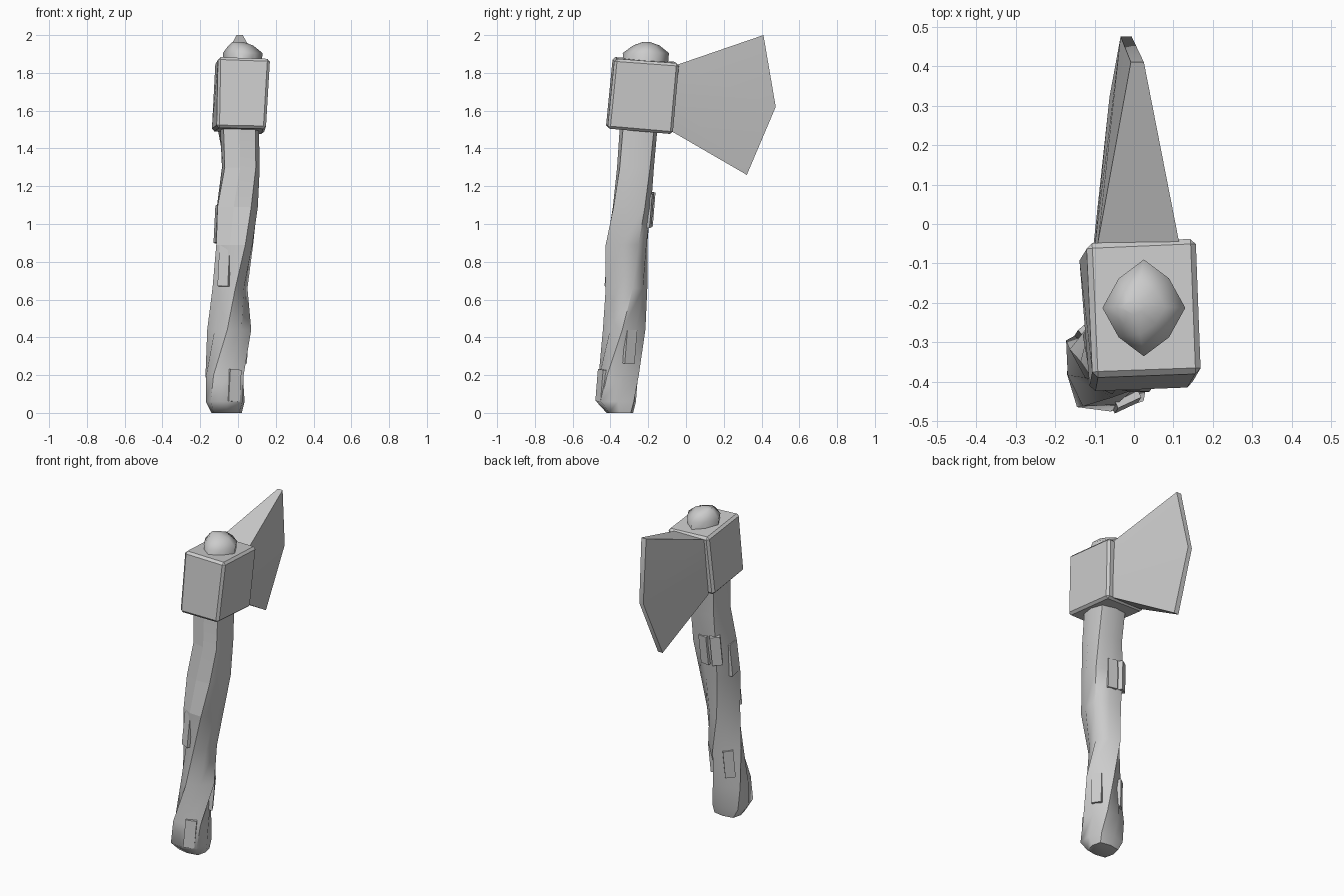
import bpy, bmesh, math
from mathutils import Vector
from mathutils.bvhtree import BVHTree

if "Cube" in bpy.data.objects:
    bpy.data.objects.remove(bpy.data.objects["Cube"])

grey = bpy.data.materials.new("light grey")
grey.diffuse_color = (0.6, 0.6, 0.6, 1)
grey.use_nodes = True
grey.node_tree.nodes["Principled BSDF"].inputs["Base Color"].default_value = grey.diffuse_color


def make(name, verts, faces, smooth=None):
    mesh = bpy.data.meshes.new(name)
    mesh.from_pydata(verts, [], faces)
    mesh.materials.append(grey)
    bm = bmesh.new()
    bm.from_mesh(mesh)
    bmesh.ops.recalc_face_normals(bm, faces=bm.faces)
    bm.to_mesh(mesh)
    bm.free()
    obj = bpy.data.objects.new(name, mesh)
    bpy.context.collection.objects.link(obj)
    if smooth:
        bpy.ops.object.select_all(action='DESELECT')
        obj.select_set(True)
        bpy.context.view_layer.objects.active = obj
        bpy.ops.object.shade_smooth_by_angle(angle=math.radians(smooth))
    return obj


def ring(z, x0, x1, y0, y1, twist, n=8):
    """Lumpy eight-sided section, turned by twist and fitted to its extents."""
    pts = []
    for i in range(n):
        a = math.radians(twist) + math.tau * i / n
        r = 1.0 if i % 2 else 0.86
        pts.append((r * math.cos(a), r * math.sin(a)))
    mx = max(p[0] for p in pts)
    my = max(p[1] for p in pts)
    return [((x0 + x1) / 2 + px / mx * (x1 - x0) / 2,
             (y0 + y1) / 2 + py / my * (y1 - y0) / 2, z) for px, py in pts]


def loft(rings):
    n = len(rings[0])
    verts = [v for r in rings for v in r]
    faces = [(k * n + i, k * n + (i + 1) % n, (k + 1) * n + (i + 1) % n, (k + 1) * n + i)
             for k in range(len(rings) - 1) for i in range(n)]
    faces += [tuple(range(n)), tuple(range(len(verts) - n, len(verts)))]
    return verts, faces


# Handle: leaning, twisted stick
sections = [
    (0.00, -0.14, 0.02, -0.42, -0.28, 0),
    (0.06, -0.17, 0.035, -0.475, -0.265, 5),
    (0.20, -0.172, 0.03, -0.462, -0.25, 15),
    (0.44, -0.163, 0.07, -0.44, -0.215, 40),
    (0.66, -0.135, 0.05, -0.425, -0.205, 62),
    (0.89, -0.115, 0.08, -0.425, -0.205, 75),
    (1.09, -0.112, 0.105, -0.387, -0.185, 80),
    (1.30, -0.085, 0.115, -0.365, -0.17, 88),
    (1.52, -0.095, 0.11, -0.35, -0.15, 90),
    (1.70, -0.09, 0.115, -0.345, -0.13, 90),
]
verts, faces = loft([ring(*s) for s in sections])
handle = make("handle", verts, faces, 60)
for f in handle.data.polygons:  # whittled flats on the upper front
    if f.center.z > 0.9 and f.normal.y < -0.5 and f.center.x < 0.02:
        f.use_smooth = False

# Knob: end of the handle above the head
verts, faces = loft([
    ring(1.80, -0.07, 0.12, -0.33, -0.10, 45),
    ring(1.905, -0.08, 0.13, -0.335, -0.09, 45),
    ring(1.945, -0.05, 0.08, -0.28, -0.14, 45),
    ring(1.963, -0.03, 0.03, -0.23, -0.19, 45)])
make("knob", verts, faces, 60)

# Head block: slightly skewed box with bevelled edges
corners = [
    (-0.112, -0.425, 1.51), (0.148, -0.415, 1.505), (0.138, -0.07, 1.475), (-0.14, -0.08, 1.49),
    (-0.105, -0.388, 1.885), (0.17, -0.378, 1.875), (0.157, -0.036, 1.85), (-0.12, -0.048, 1.858)]
block_faces = [(0, 1, 2, 3), (4, 5, 6, 7), (0, 1, 5, 4), (1, 2, 6, 5), (2, 3, 7, 6), (3, 0, 4, 7)]
block = make("head_block", corners, block_faces)
bevel = block.modifiers.new("bevel", 'BEVEL')
bevel.width = 0.014
bevel.segments = 1

# Blade: wedge flaring from the block to a thin three-point edge
root = [(-0.092, 0.115, -0.05, 1.842), (-0.10, 0.11, -0.06, 1.66), (-0.105, 0.10, -0.075, 1.49)]
edge = [(-0.008, 0.025, 0.41, 2.0), (-0.034, -0.006, 0.475, 1.62), (-0.062, -0.03, 0.322, 1.26)]
verts = [(x, y, z) for a, b, y, z in root + edge for x in (a, b)]
faces = [(0, 6, 7, 1), (4, 5, 11, 10), (0, 1, 3, 2), (2, 3, 5, 4), (6, 8, 9, 7), (8, 10, 11, 9)]
for side in (0, 1):
    for k in (0, 2):
        faces.append(tuple(v + side for v in (k, k + 2, k + 8, k + 6)))
make("blade", verts, faces, 40)

# Chips: flat slivers lying on the handle, placed by direction and height
tree = BVHTree.FromPolygons([v.co for v in handle.data.vertices],
                            [p.vertices[:] for p in handle.data.polygons])


def chip(name, angle, z, width, height):
    k = z / 1.5
    axis = Vector((-0.07 + 0.08 * k, -0.37 + 0.12 * k, z))
    out = Vector((math.cos(math.radians(angle)), math.sin(math.radians(angle)), 0))
    hit = tree.ray_cast(axis + out, -out)[0]
    up = Vector((0.05, 0.08, 1)).normalized()
    side = up.cross(out).normalized()
    normal = side.cross(up)
    pts = [hit + normal * d + side * s * width / 2 + up * t * height / 2
           for d in (-0.035, 0.006) for s, t in ((-1, -1), (1, -1), (1, 1), (-1, 1))]
    make(name, pts, block_faces)


chip("chip_front_low", -65, 0.145, 0.065, 0.17)
chip("chip_front_mid", -115, 0.78, 0.06, 0.22)
chip("chip_left_upper", 190, 1.0, 0.07, 0.2)
chip("chip_back_upper", 80, 1.07, 0.06, 0.18)
chip("chip_back_left_upper", 125, 1.08, 0.06, 0.18)
chip("chip_back_left_low", 130, 0.35, 0.06, 0.17)
chip("chip_right_low", 30, 0.35, 0.06, 0.18)
